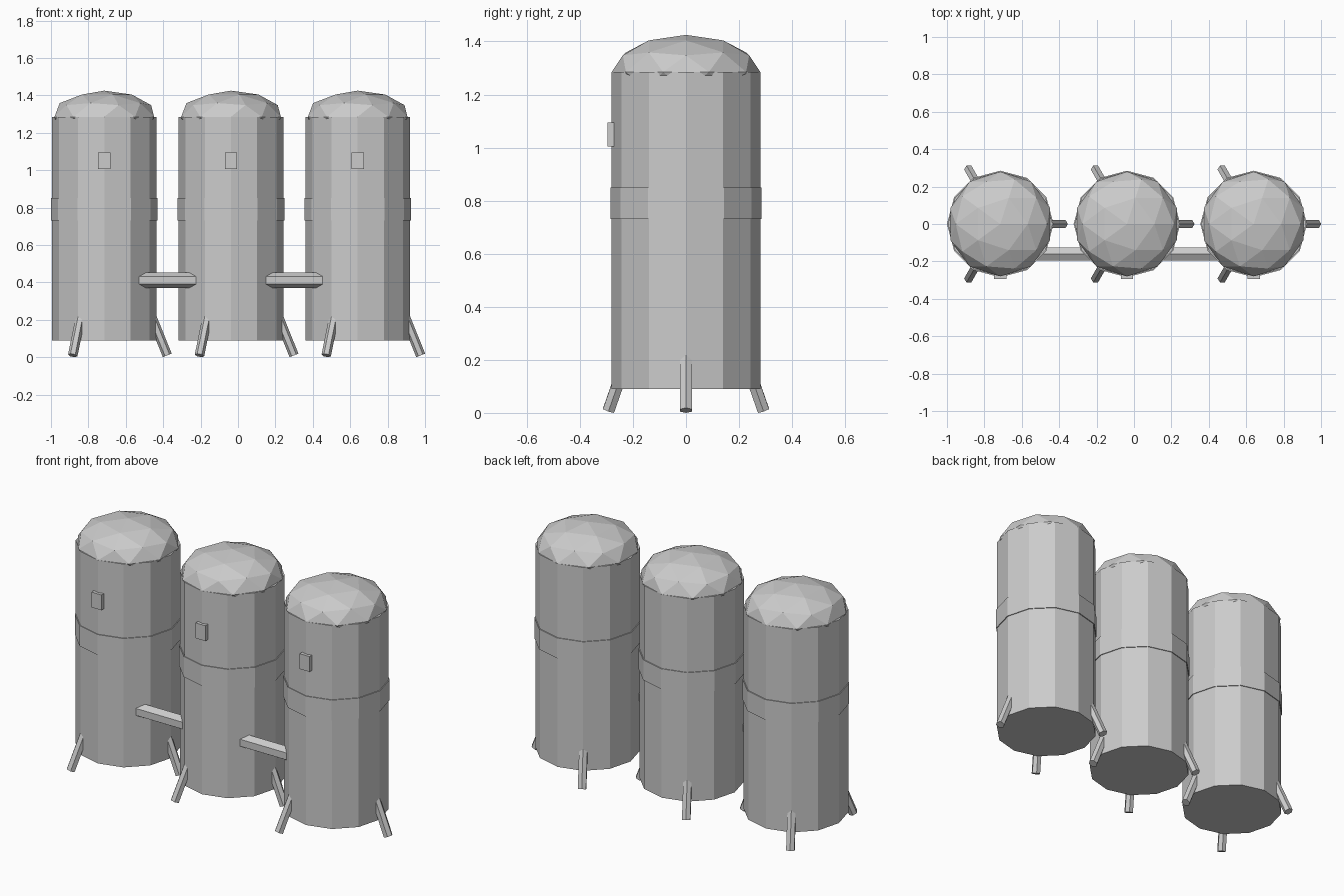
import bpy
import bmesh
import math
from mathutils import Vector

if "Cube" in bpy.data.objects:
    bpy.data.objects.remove(bpy.data.objects["Cube"])

metal = bpy.data.materials.new("grey_metal")
metal.use_nodes = True
GREY = (0.6, 0.6, 0.6, 1)
metal.diffuse_color = GREY
metal.node_tree.nodes["Principled BSDF"].inputs["Base Color"].default_value = GREY


def finish(name, bm):
    """Turn a bmesh into a flat shaded object."""
    bmesh.ops.recalc_face_normals(bm, faces=bm.faces)
    mesh = bpy.data.meshes.new(name)
    bm.to_mesh(mesh)
    bm.free()
    mesh.materials.append(metal)
    obj = bpy.data.objects.new(name, mesh)
    bpy.context.collection.objects.link(obj)
    return obj


def prism(name, sides, radius, start, end, corner):
    """Capped prism from start to end, with one corner towards the given direction."""
    start, end = Vector(start), Vector(end)
    axis = (end - start).normalized()
    u = Vector(corner)
    u = (u - axis * u.dot(axis)).normalized()
    v = axis.cross(u)
    bm = bmesh.new()
    rings = []
    for centre in (start, end):
        ring = []
        for i in range(sides):
            a = math.tau * i / sides
            ring.append(bm.verts.new(centre + radius * (u * math.cos(a) + v * math.sin(a))))
        rings.append(ring)
        bm.faces.new(ring)
    for i in range(sides):
        j = (i + 1) % sides
        bm.faces.new((rings[0][i], rings[0][j], rings[1][j], rings[1][i]))
    return finish(name, bm)


def dome(name, x):
    """Flattened faceted cap, its lower half hidden in the tank."""
    bm = bmesh.new()
    bmesh.ops.create_icosphere(bm, subdivisions=2, radius=1)
    bmesh.ops.scale(bm, vec=(0.28, 0.28, 0.14), verts=bm.verts)
    bmesh.ops.translate(bm, vec=(x, 0, 1.285), verts=bm.verts)
    return finish(name, bm)


def box(name, centre, size):
    bm = bmesh.new()
    bmesh.ops.create_cube(bm, size=1)
    bmesh.ops.scale(bm, vec=size, verts=bm.verts)
    bmesh.ops.translate(bm, vec=centre, verts=bm.verts)
    return finish(name, bm)


SPACING = 0.6775
TILT = math.radians(22)
tanks = {"right": -0.715, "middle": -0.715 + SPACING, "left": -0.715 + 2 * SPACING}

for side, x in tanks.items():
    # Tank body, raised band, cap and front plate
    prism(f"{side}_tank_body", 12, 0.28, (x, 0, 0.09), (x, 0, 1.285), (1, 0, 0))
    prism(f"{side}_tank_band", 12, 0.285, (x, 0, 0.73), (x, 0, 0.85), (1, 0, 0))
    dome(f"{side}_tank_dome", x)
    box(f"{side}_tank_plate", (x, -0.27, 1.05), (0.065, 0.05, 0.09))

    # Three splayed hexagonal legs
    for n in range(3):
        a = math.tau * n / 3
        out = Vector((math.cos(a), math.sin(a), 0))
        foot = Vector((x, 0, 0.0095)) + out * 0.337
        top = foot + 0.25 * (Vector((0, 0, math.cos(TILT))) - out * math.sin(TILT))
        prism(f"{side}_tank_leg_{n + 1}", 6, 0.0255, foot, top, out)

# Hexagonal pipes joining neighbouring tanks
for name, x in (("right_pipe", tanks["right"]), ("left_pipe", tanks["middle"])):
    prism(name, 6, 0.041, (x + 0.07, -0.16, 0.411), (x + SPACING - 0.07, -0.16, 0.411), (0, 0, 1))
